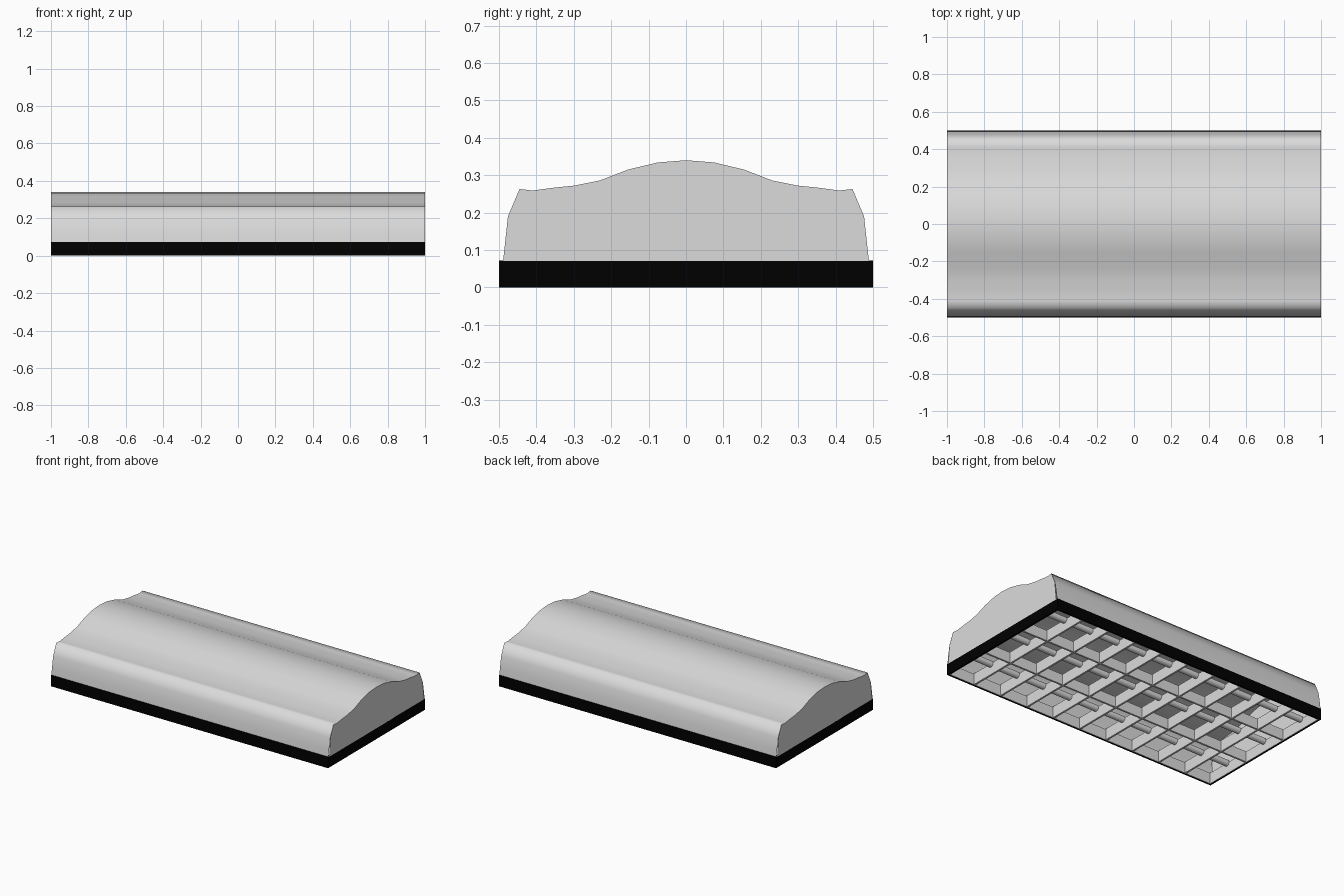
import bpy

if "Cube" in bpy.data.objects:
    bpy.data.objects.remove(bpy.data.objects["Cube"], do_unlink=True)


def material(name, value):
    mat = bpy.data.materials.new(name)
    mat.use_nodes = True
    color = (value, value, value, 1)
    mat.diffuse_color = color
    mat.node_tree.nodes["Principled BSDF"].inputs["Base Color"].default_value = color
    return mat


GREY = material("light grey", 0.71)
BLACK = material("black", 0.0)


def mesh_object(name, verts, faces, mat, smooth=False):
    mesh = bpy.data.meshes.new(name)
    mesh.from_pydata(verts, [], faces)
    mesh.materials.append(mat)
    for p in mesh.polygons:
        p.use_smooth = smooth
    obj = bpy.data.objects.new(name, mesh)
    bpy.context.collection.objects.link(obj)
    return obj


def box(name, lo, hi, mat):
    verts = [(x, y, z) for x in (lo[0], hi[0]) for y in (lo[1], hi[1]) for z in (lo[2], hi[2])]
    faces = [(0, 1, 3, 2), (4, 6, 7, 5), (0, 4, 5, 1), (2, 3, 7, 6), (0, 2, 6, 4), (1, 5, 7, 3)]
    return mesh_object(name, verts, faces, mat)


def ring(name, outer, inner, z0, z1, mat):
    """Rectangular wall loop, open through the middle."""
    verts = []
    for (hx, hy), z in ((outer, z0), (outer, z1), (inner, z1), (inner, z0)):
        verts += [(-hx, -hy, z), (hx, -hy, z), (hx, hy, z), (-hx, hy, z)]
    faces = []
    for k in range(4):
        for i in range(4):
            j, m = (i + 1) % 4, (k + 1) % 4
            faces.append((k * 4 + i, k * 4 + j, m * 4 + j, m * 4 + i))
    return mesh_object(name, verts, faces, mat)


def mirrored(half):
    return half + [(-y, z) for y, z in reversed(half[:-1])]


# Curved cover, extruded along x and hollow underneath
crown = [(0.445, 0.263), (0.41, 0.259), (0.35, 0.267), (0.3, 0.272), (0.23, 0.286),
         (0.155, 0.315), (0.075, 0.334), (0, 0.34)]
cover = mirrored([(0.495, 0.072), (0.49, 0.115), (0.477, 0.19)] + crown)
n = len(cover)
mesh_object("curved_cover",
            [(x, y, z) for x in (-1, 1) for y, z in cover],
            [(i, i + 1, n + i + 1, n + i) for i in range(n - 1)], GREY, smooth=True)

# Flat end panels, slightly narrower than the cover at the bottom
panel = mirrored([(0.489, 0.07), (0.476, 0.19)] + crown)
for name, x in (("left_end_panel", 1), ("right_end_panel", -1)):
    order = list(range(len(panel)))
    mesh_object(name, [(x, y, z) for y, z in panel],
                [order if x > 0 else order[::-1]], GREY)

# Black base band with a thin grey inner lining
ring("base_band", (1, 0.5), (0.99, 0.49), 0, 0.072, BLACK)
ring("inner_lining", (0.99, 0.49), (0.986, 0.486), 0.001, 0.072, GREY)

# Rib grid under the cover: ten cells long, three cells wide
for i in range(9):
    x = -0.8 + 0.2 * i
    box(f"cross_rib_{i + 1}", (x - 0.006, -0.487, 0.002), (x + 0.006, 0.487, 0.075), GREY)
for side, y in (("front", -0.167), ("back", 0.167)):
    box(f"{side}_long_rib", (-0.987, y - 0.006, 0.004), (0.987, y + 0.006, 0.073), GREY)

# Round rods running lengthwise through the middle of each row of cells
for i in range(3):
    bpy.ops.mesh.primitive_cylinder_add(vertices=16, radius=0.02, depth=1.97,
                                        location=(0, (i - 1) / 3, 0.07),
                                        rotation=(0, 1.570796, 0))
    rod = bpy.context.object
    rod.name = f"rod_{i + 1}"
    rod.data.materials.append(GREY)
    bpy.ops.object.shade_smooth_by_angle()
